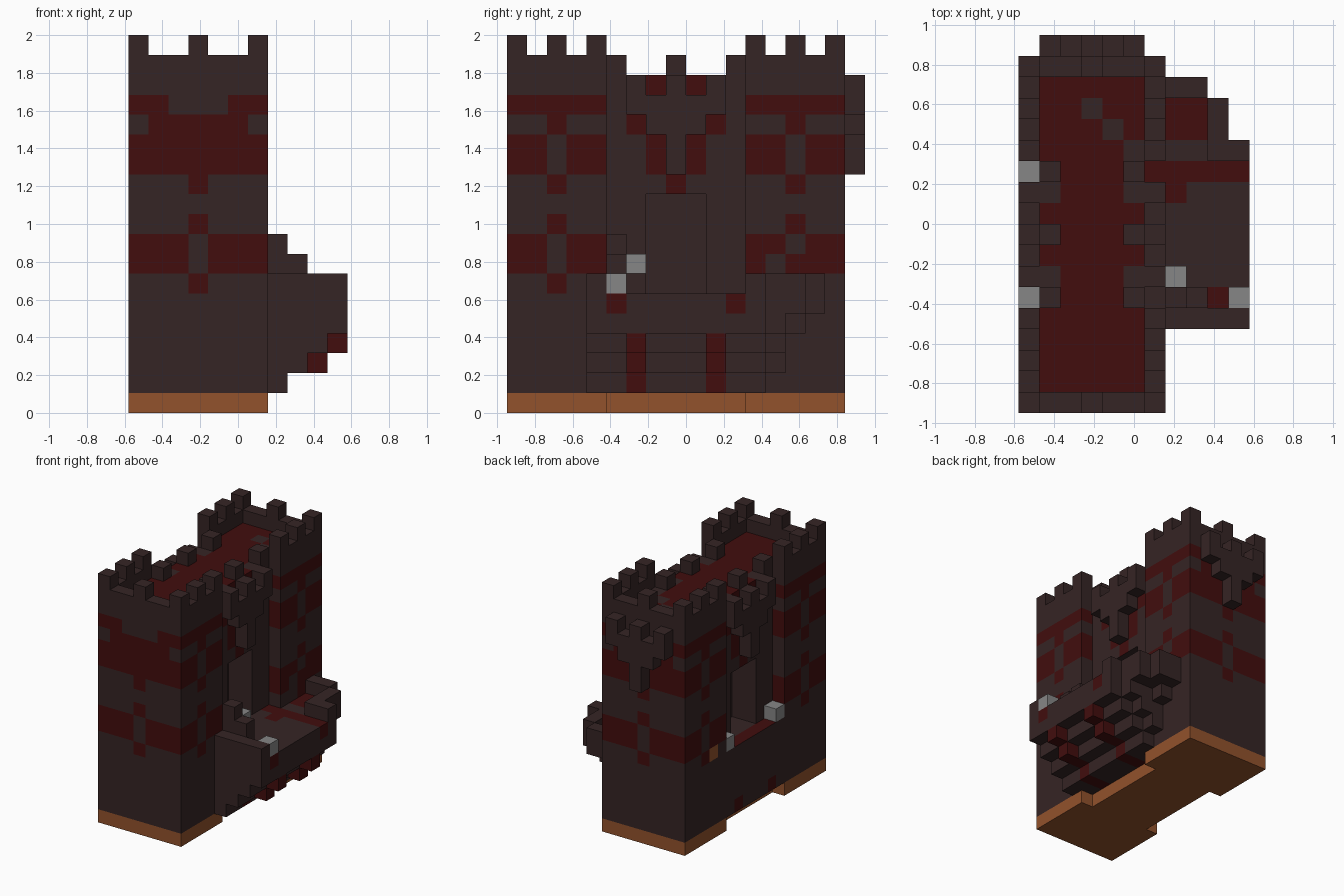
import bpy
import bmesh
from itertools import product
from mathutils import Vector

if "Cube" in bpy.data.objects:
    bpy.data.objects.remove(bpy.data.objects["Cube"], do_unlink=True)

U = 2 / 19                       # edge of one block
ORIGIN = Vector((-5.5, -9, 0))   # block grid corner
DARK, RED, WOOD, LAMP = range(4)


def material(name, colour):
    m = bpy.data.materials.new(name)
    m.use_nodes = True
    m.diffuse_color = (*colour, 1)
    bsdf = m.node_tree.nodes["Principled BSDF"]
    bsdf.inputs["Base Color"].default_value = (*colour, 1)
    bsdf.inputs["Roughness"].default_value = 0.9
    return m


MATS = [
    material("dark_stone", (0.036, 0.018, 0.018)),
    material("red_stone", (0.054, 0.004, 0.004)),
    material("brown_wood", (0.287, 0.084, 0.025)),
    material("grey_lamp", (0.24, 0.24, 0.24)),
]
NORMALS = [Vector(n) for n in
           ((1, 0, 0), (-1, 0, 0), (0, 1, 0), (0, -1, 0), (0, 0, 1), (0, 0, -1))]


def box(xs, ys, zs):
    """Block cells in a cuboid, each range given as (first, last)."""
    return set(product(*(range(a, b + 1) for a, b in (xs, ys, zs))))


def build(name, cells, paint):
    """Outer skin of a set of blocks, coloured by paint(x, y, z, normal)."""
    bm = bmesh.new()
    for c in sorted(cells):
        centre = Vector(c) + Vector((0.5, 0.5, 0.5))
        for n in NORMALS:
            if tuple(int(v) for v in Vector(c) + n) in cells:
                continue
            a = Vector((n.y, n.z, n.x)) / 2
            b = n.cross(a)
            mid = centre + n / 2
            corners = (mid + a + b, mid - a + b, mid - a - b, mid + a - b)
            f = bm.faces.new([bm.verts.new((p + ORIGIN) * U) for p in corners])
            f.material_index = paint(*c, n)
    bmesh.ops.remove_doubles(bm, verts=bm.verts, dist=U / 100)
    bmesh.ops.recalc_face_normals(bm, faces=bm.faces)
    me = bpy.data.meshes.new(name)
    bm.to_mesh(me)
    bm.free()
    for m in MATS:
        me.materials.append(m)
    ob = bpy.data.objects.new(name, me)
    bpy.context.collection.objects.link(ob)
    return ob


def plain(colour):
    return lambda x, y, z, n: colour


# Wooden footing, narrower between the towers
build("footing",
      box((0, 6), (0, 4), (0, 0)) | box((1, 5), (5, 11), (0, 0))
      | box((0, 6), (12, 16), (0, 0)), plain(WOOD))


def band(d, z, end):
    """Red band pattern; d is the distance from the face's middle column."""
    if z in (6, 9, 11):
        return d == 0
    if z in (7, 8):
        return d > 0
    if z in (12, 13):
        return end or d > 0
    if z == 14:
        return d < 3 if end else d == 0
    if z == 15:
        return d > 1 if end else True
    return False


def tower(name, y0, outer, back):
    cells = box((0, 6), (y0, y0 + 4), (1, 16))
    # parapet on three sides, with merlons
    for x in (0, 6):
        cells |= box((x, x), (y0, y0 + 4), (17, 17))
        cells |= {(x, y0 + k, 18) for k in (0, 2, 4)}
    cells |= box((0, 6), (outer, outer), (17, 17)) | {(3, outer, 18)}

    def paint(x, y, z, n):
        if n.z > 0 and z == 16:
            return DARK if back and (x, y) in ((3, 14), (4, 13), (5, 12)) else RED
        if n.z or z > 15:
            return DARK
        if back and n.x < 0 and (y, z) == (13, 6):
            return WOOD
        if back and n.x > 0 and z in (7, 8) and y in (13, 14):
            return DARK if (y, z) in ((13, 7), (14, 8)) else RED
        if n.y and y == outer:
            return RED if band(abs(x - 3), z, True) else DARK
        return RED if band(abs(y - y0 - 2), z, False) else DARK

    build(name, cells, paint)


tower("front_tower", 0, 0, False)
tower("back_tower", 12, 16, True)

# Gate wall with a deep doorway on either side
wall = box((1, 5), (5, 11), (1, 16))
for xs in ((1, 2), (4, 5)):
    wall -= box(xs, (7, 9), (6, 10))
for x in (1, 5):
    wall |= {(x, y, 17) for y in (5, 8, 11)}


def wall_paint(x, y, z, n):
    d = abs(y - 8)
    if z == 16:
        return RED if 2 <= x <= 4 or d == 1 else DARK
    if n.x and x in (1, 5) and (d, z) in ((2, 14), (1, 13), (1, 12), (0, 11)):
        return RED
    return DARK


build("gate_wall", wall, wall_paint)


# Stepped overhanging battlements
def battlement(name, place):
    row = {(k, 15) for k in range(-2, 3)} | {(k, 16) for k in (-2, 0, 2)}
    row |= {(k, 14) for k in (-1, 0, 1)} | {(0, 13), (0, 12)}
    build(name, {place(k, z) for k, z in row}, plain(DARK))


battlement("left_battlement", lambda k, z: (6, 8 + k, z))
battlement("right_battlement", lambda k, z: (0, 8 + k, z))
battlement("back_battlement", lambda k, z: (3 + k, 17, z))

# Ledge before the right doorway
build("right_ledge", box((0, 0), (5, 11), (1, 5)),
      lambda x, y, z, n: RED if n.z > 0 or (y in (6, 10) and z == 1) else DARK)

# Balcony with a corbelled underside, rounded off at the back
balcony = box((6, 6), (5, 11), (1, 5))
for x, last in ((7, 15), (8, 15), (9, 14), (10, 12)):
    for y in range(4, last + 1):
        low = x - 6 + {13: 1, 14: 3, 15: 4}.get(y, 0)
        balcony |= box((x, x), (y, y), (min(low, 5), 5))
for y in (6, 10):
    balcony |= {(9, y, 2), (10, y, 3)}


def balcony_paint(x, y, z, n):
    if y in (6, 10) and z <= 3:
        return RED
    if z == 5 and (y == 11 or (x, y) == (7, 10) or (y == 5 and x > 8)):
        return RED
    if n.z > 0 and x in (7, 8) and y in (13, 14):
        return RED
    return DARK


build("balcony", balcony, balcony_paint)

# Balcony parapet and the steps beside the front tower
build("balcony_parapet",
      box((7, 10), (4, 4), (6, 6)) | box((9, 10), (12, 12), (6, 6))
      | box((9, 9), (13, 14), (6, 6)) | box((7, 8), (15, 15), (6, 6)), plain(DARK))
build("balcony_steps",
      box((7, 7), (5, 5), (6, 8)) | box((8, 8), (5, 5), (6, 7)), plain(DARK))

# Lamps
for i, cell in enumerate([(0, 5, 6), (0, 11, 6), (10, 5, 6), (7, 6, 7)]):
    build(f"lamp_{i + 1}", {cell}, plain(LAMP))
